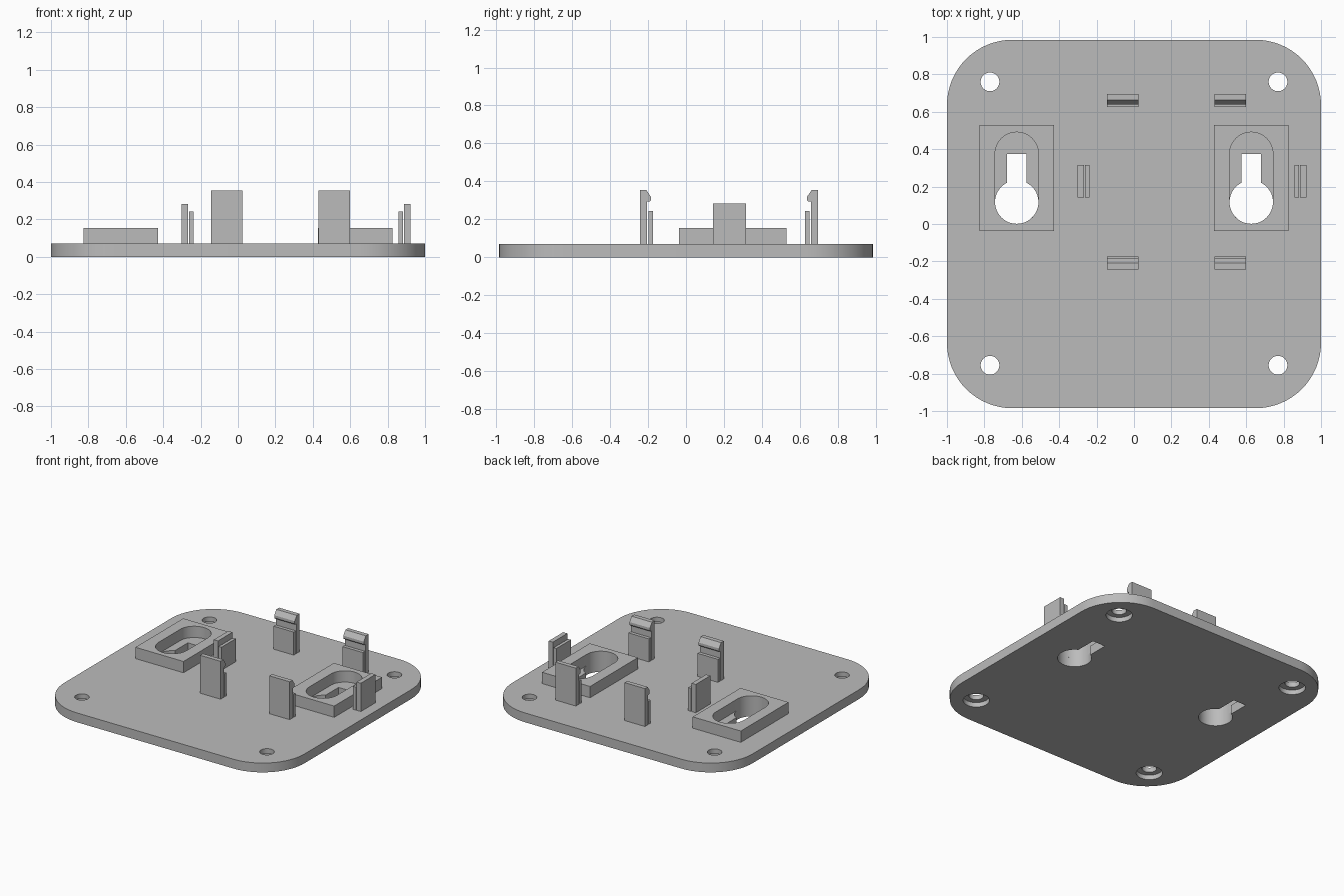
import bpy, bmesh
from math import pi, cos, sin, asin
from mathutils import Vector

cube = bpy.data.objects.get("Cube")
if cube:
    bpy.data.objects.remove(cube, do_unlink=True)

grey = bpy.data.materials.new("light grey plastic")
grey.use_nodes = True
colour = (0.5, 0.5, 0.5, 1)
grey.diffuse_color = colour
grey.node_tree.nodes["Principled BSDF"].inputs["Base Color"].default_value = colour

PLATE_TOP = 0.07
UP = Vector((0, 0, 1))


def arc(cx, cy, r, a0, a1, steps):
    return [(cx + r * cos(a0 + (a1 - a0) * i / steps),
             cy + r * sin(a0 + (a1 - a0) * i / steps)) for i in range(steps + 1)]


def circle(cx, cy, r):
    return arc(cx, cy, r, 0, 2 * pi, 48)[:-1]


def extrude(name, points, depth):
    """Solid made by sweeping a closed loop of 3D points along a vector."""
    bm = bmesh.new()
    face = bm.faces.new([bm.verts.new(p) for p in points])
    swept = bmesh.ops.extrude_face_region(bm, geom=[face])
    verts = [v for v in swept["geom"] if isinstance(v, bmesh.types.BMVert)]
    bmesh.ops.translate(bm, verts=verts, vec=depth)
    bmesh.ops.recalc_face_normals(bm, faces=bm.faces)
    mesh = bpy.data.meshes.new(name)
    bm.to_mesh(mesh)
    bm.free()
    mesh.materials.append(grey)
    obj = bpy.data.objects.new(name, mesh)
    bpy.context.collection.objects.link(obj)
    return obj


def prism(name, outline, z0, z1):
    return extrude(name, [(x, y, z0) for x, y in outline], UP * (z1 - z0))


def box(name, x0, x1, y0, y1, z1):
    return prism(name, [(x0, y0), (x1, y0), (x1, y1), (x0, y1)], PLATE_TOP, z1)


def activate(obj):
    bpy.ops.object.select_all(action="DESELECT")
    obj.select_set(True)
    bpy.context.view_layer.objects.active = obj


def cut(obj, cutters):
    activate(obj)
    for cutter in cutters:
        cutter.hide_render = True
        mod = obj.modifiers.new("cut", "BOOLEAN")
        mod.operation = "DIFFERENCE"
        mod.solver = "EXACT"
        mod.object = cutter
        bpy.ops.object.modifier_apply(modifier=mod.name)
        bpy.data.objects.remove(cutter, do_unlink=True)
    bpy.ops.object.shade_smooth_by_angle()


# Base plate with rounded corners
R, HX, HY = 0.35, 1.0, 0.985
outline = []
for i, (sx, sy) in enumerate([(1, 1), (-1, 1), (-1, -1), (1, -1)]):
    outline += arc(sx * (HX - R), sy * (HY - R), R, i * pi / 2, (i + 1) * pi / 2, 16)
plate = prism("base_plate", outline, 0, PLATE_TOP)

# Counterbored screw holes and keyhole openings
cutters = []
for x in (-0.77, 0.77):
    for y in (-0.755, 0.76):
        cutters.append(prism("screw_hole", circle(x, y, 0.05), -0.1, 0.2))
        cutters.append(prism("counterbore", circle(x, y, 0.09), -0.1, 0.035))

KEY_X, KEY_Y, KEY_R, SLOT = 0.627, 0.117, 0.116, 0.053
KEY_END = 0.375
lean = asin(SLOT / KEY_R)
for x in (-KEY_X, KEY_X):
    keyhole = arc(x, KEY_Y, KEY_R, pi / 2 + lean, 2.5 * pi - lean, 44)
    keyhole += [(x + SLOT, KEY_END), (x - SLOT, KEY_END)]
    cutters.append(prism("keyhole", keyhole, -0.1, 0.2))
cut(plate, cutters)

# Raised keyhole frames with a rounded pocket
for side, x in (("right", -KEY_X), ("left", KEY_X)):
    frame = box(side + "_keyhole_frame", x - 0.2, x + 0.2, -0.038, 0.53, 0.155)
    pocket = arc(x, KEY_Y, KEY_R, pi, 2 * pi, 24) + arc(x, KEY_END, KEY_R, 0, pi, 24)
    cut(frame, [prism("pocket", pocket, 0, 0.3)])

# Hooked clips facing each other, each with a low support block
MID_Y = 0.2265
hook = [(0.469, PLATE_TOP), (0.469, 0.355), (0.436, 0.355), (0.412, 0.32),
        (0.412, 0.3), (0.418, 0.293), (0.431, 0.293), (0.431, PLATE_TOP)]
for side, x in (("right", -0.145), ("left", 0.43)):
    for end, s in (("front", -1), ("back", 1)):
        name = end + "_" + side
        extrude(name + "_hook_clip", [(x, MID_Y + s * d, z) for d, z in hook],
                Vector((0.17, 0, 0)))
        y0, y1 = sorted((MID_Y + s * 0.4, MID_Y + s * 0.425))
        box(name + "_support", x, x + 0.17, y0, y1, 0.243)

# Plain side guides with a low support block
MID_X = 0.31
for side, s in (("right", -1), ("left", 1)):
    for part, near, far, top in (("guide", 0.577, 0.612, 0.283),
                                 ("guide_support", 0.548, 0.571, 0.243)):
        x0, x1 = sorted((MID_X + s * near, MID_X + s * far))
        box(side + "_" + part, x0, x1, 0.143, 0.315, top)
